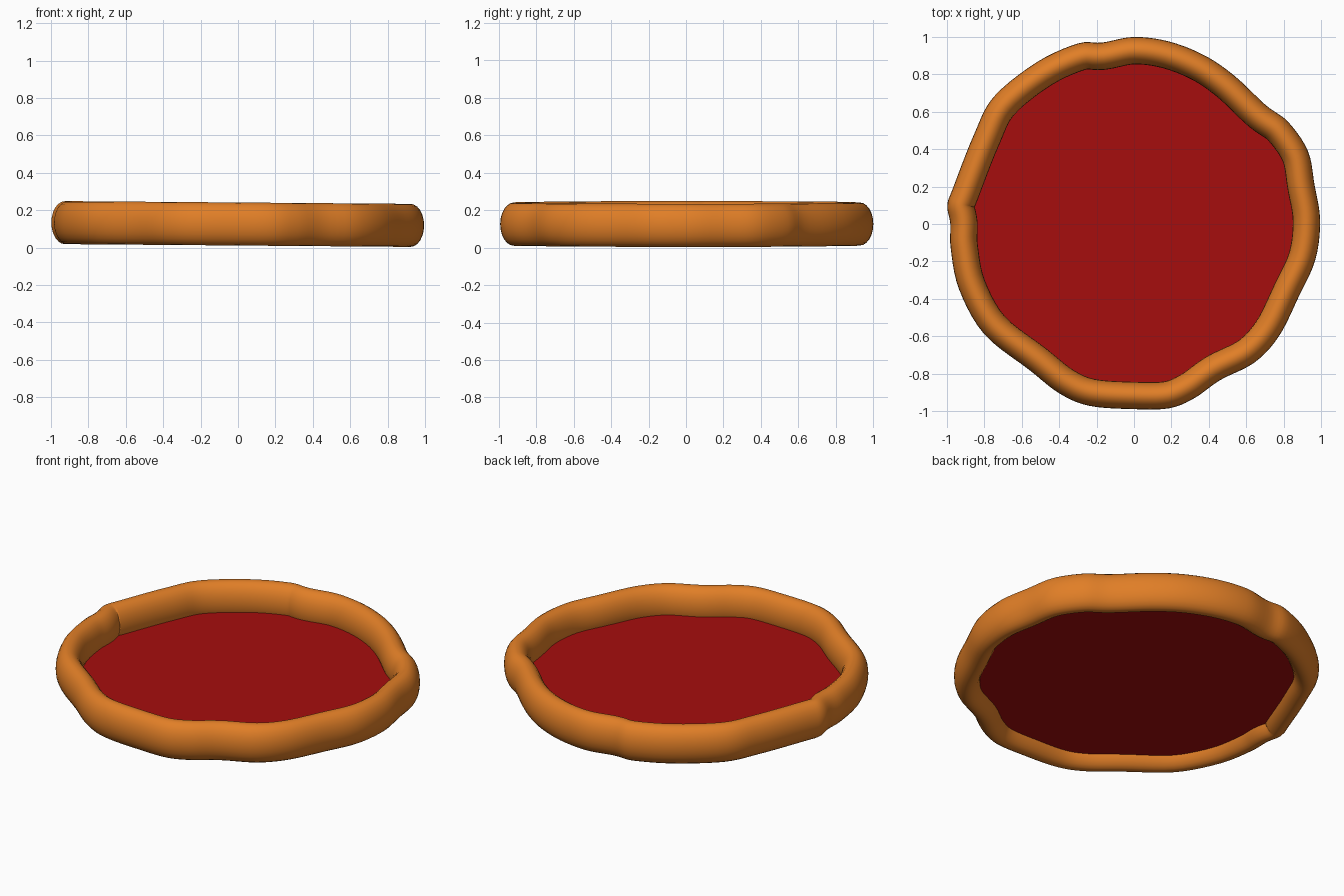
import bpy, math
from mathutils import Vector

if "Cube" in bpy.data.objects:
    bpy.data.objects.remove(bpy.data.objects["Cube"])

# Outer outline of the crust seen from above (counter-clockwise from the right)
OUTLINE = [(.995, .02), (.965, .21), (.93, .39), (.825, .545), (.705, .635), (.54, .79),
           (.38, .90), (.19, .975), (0, 1), (-.17, .97), (-.30, .965), (-.52, .865), (-.75, .68),
           (-.855, .48), (-.965, .2), (-.998, .1), (-.982, 0), (-.98, -.13), (-.935, -.35),
           (-.80, -.59), (-.56, -.78), (-.40, -.905), (-.24, -.972), (0, -.99), (.19, -.985),
           (.325, -.93), (.46, -.835), (.645, -.74), (.775, -.6), (.88, -.39), (.97, -.19)]
HALF_W, HALF_H, STEPS, SIDES = 0.073, 0.115, 5, 24
SAUCE_Z = 0.08


def smooth_loop(pts, steps):
    """Closed Catmull-Rom curve through pts."""
    p = [Vector(q) for q in pts]
    n, out = len(p), []
    for i in range(n):
        a, b, c, d = p[i - 1], p[i], p[(i + 1) % n], p[(i + 2) % n]
        for s in range(steps):
            t = s / steps
            out.append(0.5 * (2 * b + (c - a) * t + (2 * a - 5 * b + 4 * c - d) * t * t
                              + (3 * b - a - 3 * c + d) * t ** 3))
    return out


def make(name, verts, faces, color):
    me = bpy.data.meshes.new(name)
    me.from_pydata(verts, [], faces)
    me.update()
    mat = bpy.data.materials.new(name)
    mat.diffuse_color = color
    mat.use_nodes = True
    mat.node_tree.nodes["Principled BSDF"].inputs["Base Color"].default_value = mat.diffuse_color
    me.materials.append(mat)
    ob = bpy.data.objects.new(name, me)
    bpy.context.collection.objects.link(ob)
    return ob


outer = smooth_loop(OUTLINE, STEPS)
n = len(outer)
inward = []
for i in range(n):
    t = (outer[(i + 2) % n] - outer[i - 2]).normalized()
    inward.append(Vector((-t.y, t.x)))

# Crust: oval section swept round the outline, leaning slightly to the right
verts, faces = [], []
for i in range(n):
    centre = outer[i] + inward[i] * HALF_W
    for k in range(SIDES):
        a = 2 * math.pi * k / SIDES
        q = centre - inward[i] * HALF_W * math.cos(a)
        verts.append((q.x, q.y, 0.126 - 0.008 * centre.x + HALF_H * math.sin(a)))
        j, m = (i + 1) % n, (k + 1) % SIDES
        faces.append((i * SIDES + k, j * SIDES + k, j * SIDES + m, i * SIDES + m))
crust = make("crust", verts, faces, (0.75, 0.21, 0.02, 1))
crust.data.polygons.foreach_set("use_smooth", [True] * len(faces))

# Sauce: thin flat sheet ending just inside the crust's inner wall
rim = [o + d * (2 * HALF_W - 0.02) for o, d in zip(outer, inward)]
make("sauce", [(q.x, q.y, SAUCE_Z) for q in rim], [tuple(range(n))], (0.38, 0.004, 0.004, 1))
